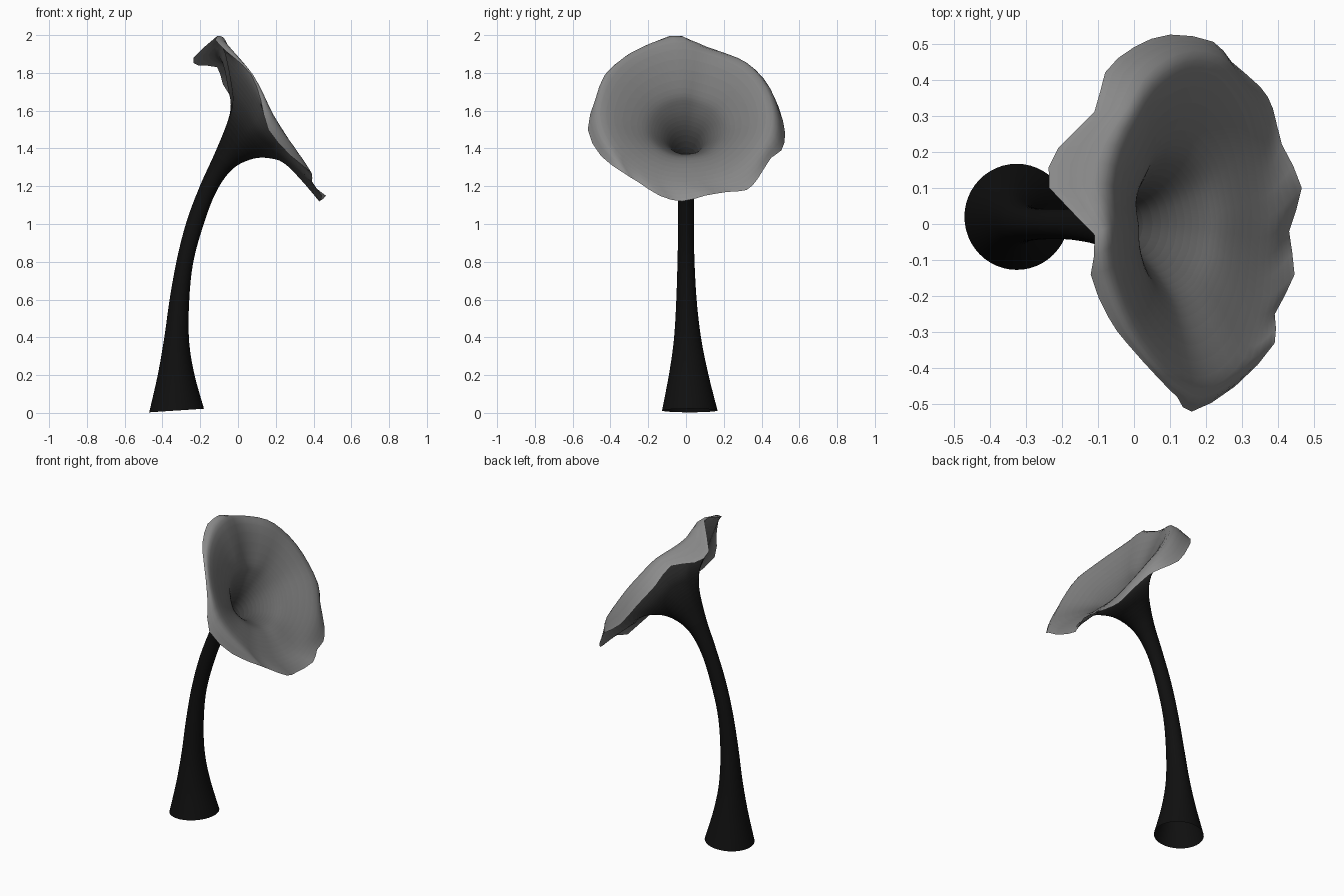
import bpy, bmesh, math
from mathutils import Vector

if "Cube" in bpy.data.objects:
    bpy.data.objects.remove(bpy.data.objects["Cube"])

N, SUB = 48, 5

# Cross-sections: upper x,z / lower x,z / half width in y / waviness / forward bow of the sides
STEM = [
    (-.47, .003, -.18, .022, .147, 0, 0),
    (-.425, .20, -.23, .20, .105, 0, 0),
    (-.39, .40, -.258, .37, .073, 0, 0),
    (-.362, .60, -.26, .56, .055, 0, 0),
    (-.322, .82, -.24, .78, .045, 0, 0),
    (-.27, 1.02, -.188, .98, .042, 0, 0),
    (-.20, 1.205, -.118, 1.165, .045, 0, 0),
    (-.125, 1.37, -.03, 1.29, .065, 0, 0)]
OUTER = [
    (-.06, 1.53, .08, 1.345, .12, .03, 0),
    (-.035, 1.63, .18, 1.345, .195, .08, 0),
    (-.04, 1.72, .255, 1.315, .28, .15, 0),
    (-.085, 1.92, .345, 1.225, .43, .25, .015)]
INNER = [
    (-.09, 1.36, -.04, 1.315, .035, 0, 0),
    (-.03, 1.50, .075, 1.365, .09, .02, 0),
    (0, 1.62, .18, 1.365, .17, .06, 0),
    (.005, 1.72, .26, 1.335, .26, .1, 0),
    (-.07, 1.96, .37, 1.22, .455, .2, .035)]
RIM_OVAL = (-.15, 1.98, .45, 1.13, .52, 0, 0)

# Wavy rim, starting at the top and running round by -y
RIM = [Vector(p) for p in [
    (-.11, -.03, 1.995), (-.12, -.14, 1.975), (-.07, -.26, 1.92), (-.02, -.33, 1.88),
    (.07, -.43, 1.79), (.12, -.48, 1.66), (.16, -.52, 1.5), (.28, -.45, 1.36),
    (.39, -.33, 1.27), (.39, -.25, 1.22), (.445, -.14, 1.15), (.43, -.02, 1.12),
    (.465, .10, 1.15), (.41, .22, 1.17), (.385, .32, 1.18), (.35, .38, 1.24),
    (.27, .45, 1.35), (.22, .505, 1.39), (.10, .525, 1.48), (0, .49, 1.62),
    (-.08, .42, 1.74), (-.11, .31, 1.83), (-.21, .21, 1.84), (-.235, .10, 1.88)]]


def spline(a, b, c, d, t):
    return .5 * (2*b + (c-a)*t + (2*a-5*b+4*c-d)*t*t + (3*b-a-3*c+d)*t**3)


def oval(r):
    ux, uz, lx, lz, w, _, bow = r
    # the foot leans slightly towards +y
    mid = Vector(((ux+lx)/2, .02*max(0, 1-uz/.7), (uz+lz)/2))
    up = Vector(((ux-lx)/2, 0, (uz-lz)/2))
    pts = []
    for i in range(N):
        c, s = math.cos(2*math.pi*i/N), math.sin(2*math.pi*i/N)
        pts.append(mid + up*c + Vector((bow*s*s, -w*s, 0)))
    return pts


# Rim resampled to the column count, and how far it strays from a plain oval
m = len(RIM)
rim = []
for i in range(N):
    f = i * m / N
    k = int(f)
    rim.append(spline(*(RIM[(k+j) % m] for j in (-1, 0, 1, 2)), f-k))
wave = [a - b for a, b in zip(rim, oval(RIM_OVAL))]


def loft(sections, end=None):
    """Smooth rows of points through the cross-sections, optionally ending at the rim."""
    keys = [[p + v*r[5] for p, v in zip(oval(r), wave)] for r in sections]
    if end:
        keys.append(end)
    last = len(keys) - 1
    rows = []
    for s in range(last):
        four = [keys[min(max(s+j, 0), last)] for j in (-1, 0, 1, 2)]
        for q in range(SUB):
            rows.append([spline(*(k[i] for k in four), q/SUB) for i in range(N)])
    return rows + [keys[-1]]


def skin(name, rows, dark, light, power=1, steps=1, flip=False, cap=False):
    bm = bmesh.new()
    vs = [[bm.verts.new(p) for p in row] for row in rows]
    for r in range(len(vs)-1):
        for i in range(N):
            j = (i+1) % N
            quad = (vs[r][i], vs[r][j], vs[r+1][j], vs[r+1][i])
            f = bm.faces.new(quad[::-1] if flip else quad)
            f.smooth = True
            f.material_index = r * steps // (len(vs)-1)
    if cap:
        bm.faces.new(vs[0])
    me = bpy.data.meshes.new(name)
    bm.to_mesh(me)
    bm.free()
    for k in range(steps):
        g = dark + (light-dark) * (k/max(1, steps-1))**power
        mat = bpy.data.materials.new(f"{name}_shade_{k}")
        mat.diffuse_color = (g, g, g, 1)
        mat.use_nodes = True
        mat.node_tree.nodes["Principled BSDF"].inputs["Base Color"].default_value = mat.diffuse_color
        me.materials.append(mat)
    ob = bpy.data.objects.new(name, me)
    bpy.context.collection.objects.link(ob)


# Dark hollow stem flaring into the back of the bloom
body = loft(STEM + OUTER, rim)
cut = 7 * SUB
skin("stem", body[:cut+1], .005, .005)
skin("bloom_back", body[cut:], .006, .24, power=2.5, steps=25)

# Paler trumpet throat rolling over to the same rim
skin("bloom_throat", loft(INNER, rim), .02, .27, power=.9, steps=25, flip=True, cap=True)
